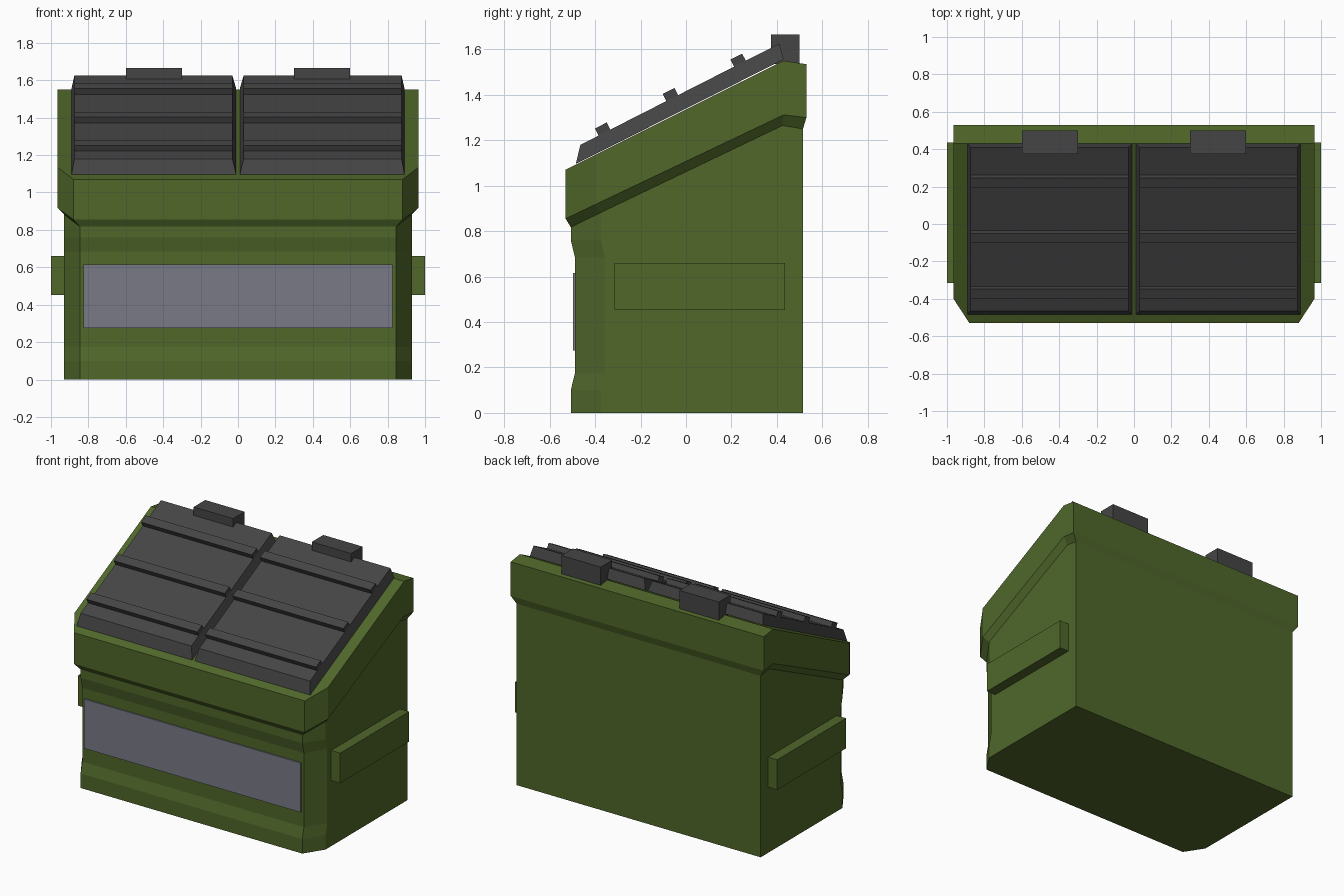
import bpy, bmesh, math
from mathutils import Matrix, Vector

if "Cube" in bpy.data.objects:
    bpy.data.objects.remove(bpy.data.objects["Cube"])


def material(name, rgb):
    m = bpy.data.materials.new(name)
    m.diffuse_color = (*rgb, 1)
    m.use_nodes = True
    m.node_tree.nodes["Principled BSDF"].inputs["Base Color"].default_value = m.diffuse_color
    return m


GREEN = material("green_paint", (0.08, 0.135, 0.023))
DARK = material("dark_plastic", (0.06, 0.06, 0.06))
GREY = material("grey_panel", (0.19, 0.195, 0.24))


def finish(bm, name, mat):
    bmesh.ops.recalc_face_normals(bm, faces=bm.faces)
    mesh = bpy.data.meshes.new(name)
    bm.to_mesh(mesh)
    bm.free()
    mesh.materials.append(mat)
    ob = bpy.data.objects.new(name, mesh)
    bpy.context.collection.objects.link(ob)
    return ob


def box(name, lo, hi, mat, tilt=0.0):
    lo, hi = Vector(lo), Vector(hi)
    bm = bmesh.new()
    bmesh.ops.create_cube(bm, size=1)
    bmesh.ops.scale(bm, vec=hi - lo, verts=bm.verts)
    bmesh.ops.rotate(bm, matrix=Matrix.Rotation(tilt, 3, 'X'), verts=bm.verts)
    bmesh.ops.translate(bm, vec=(lo + hi) / 2, verts=bm.verts)
    return finish(bm, name, mat)


# Body: stacked outlines with chamfered front corners.
# Each half outline runs front, side front, side back, back as (x, y, z).
def flat(z, inset=0.0):
    return [(0.845, -0.507 + inset, z), (0.93, -0.375 + inset, z),
            (0.93, 0.425, z), (0.93, 0.515, z)]


def rim(zf, zs, zm, zb):
    return [(0.88, -0.53, zf), (0.965, -0.40, zs), (0.965, 0.43, zm), (0.965, 0.53, zb)]


ledge = [(0.845, -0.507, 0.817), (0.93, -0.375, 0.882), (0.93, 0.425, 1.265), (0.93, 0.515, 1.25)]
levels = [flat(0), flat(0.10), flat(0.175, 0.018), flat(0.685, 0.018), flat(0.76),
          ledge, rim(0.855, 0.917, 1.312, 1.30), rim(1.07, 1.135, 1.55, 1.535)]
bm = bmesh.new()
rings = []
for half in levels:
    pts = half + [(-x, y, z) for x, y, z in reversed(half)]
    rings.append([bm.verts.new(p) for p in pts])
for a, b in zip(rings, rings[1:]):
    for i in range(8):
        j = (i + 1) % 8
        bm.faces.new((a[i], a[j], b[j], b[i]))
bm.faces.new(rings[0])
t = rings[-1]
bm.faces.new((t[0], t[1], t[2], t[5], t[6], t[7]))
bm.faces.new((t[2], t[3], t[4], t[5]))
finish(bm, "bin_body", GREEN)

# Front panel
box("front_panel", (-0.825, -0.498, 0.275), (0.825, -0.485, 0.615), GREY)

# Lids: tapered sloping slabs with three ribs each, plus hinges and side pockets
SLOPE = math.atan2(0.445, 0.875)
for side, s in (("right", 1), ("left", -1)):
    bm = bmesh.new()
    loops = []
    for x0, x1, (yf, zf), (yb, zb) in (
            (0.01, 0.89, (-0.485, 1.096), (0.43, 1.556)),
            (0.03, 0.875, (-0.465, 1.18), (0.41, 1.625))):
        loops.append([bm.verts.new((s * x, y, z)) for x, y, z in
                      ((x0, yf, zf), (x1, yf, zf), (x1, yb, zb), (x0, yb, zb))])
    lo, hi = loops
    bm.faces.new(lo)
    bm.faces.new(hi)
    for i in range(4):
        j = (i + 1) % 4
        bm.faces.new((lo[i], lo[j], hi[j], hi[i]))
    finish(bm, f"lid_{side}", DARK)

    for n, y in enumerate((-0.362, -0.064, 0.234)):
        z = 1.18 + (y + 0.465) * math.tan(SLOPE) + 0.008
        xa, xb = sorted((s * 0.03, s * 0.875))
        box(f"lid_rib_{side}_{n + 1}", (xa, y - 0.029, z - 0.028),
            (xb, y + 0.029, z + 0.028), DARK, SLOPE)

    xa, xb = sorted((s * 0.30, s * 0.60))
    box(f"hinge_{side}", (xa, 0.375, 1.535), (xb, 0.50, 1.665), DARK)

    xa, xb = sorted((s * 0.92, s * 1.0))
    box(f"fork_pocket_{side}", (xa, -0.315, 0.453), (xb, 0.435, 0.66), GREEN)
